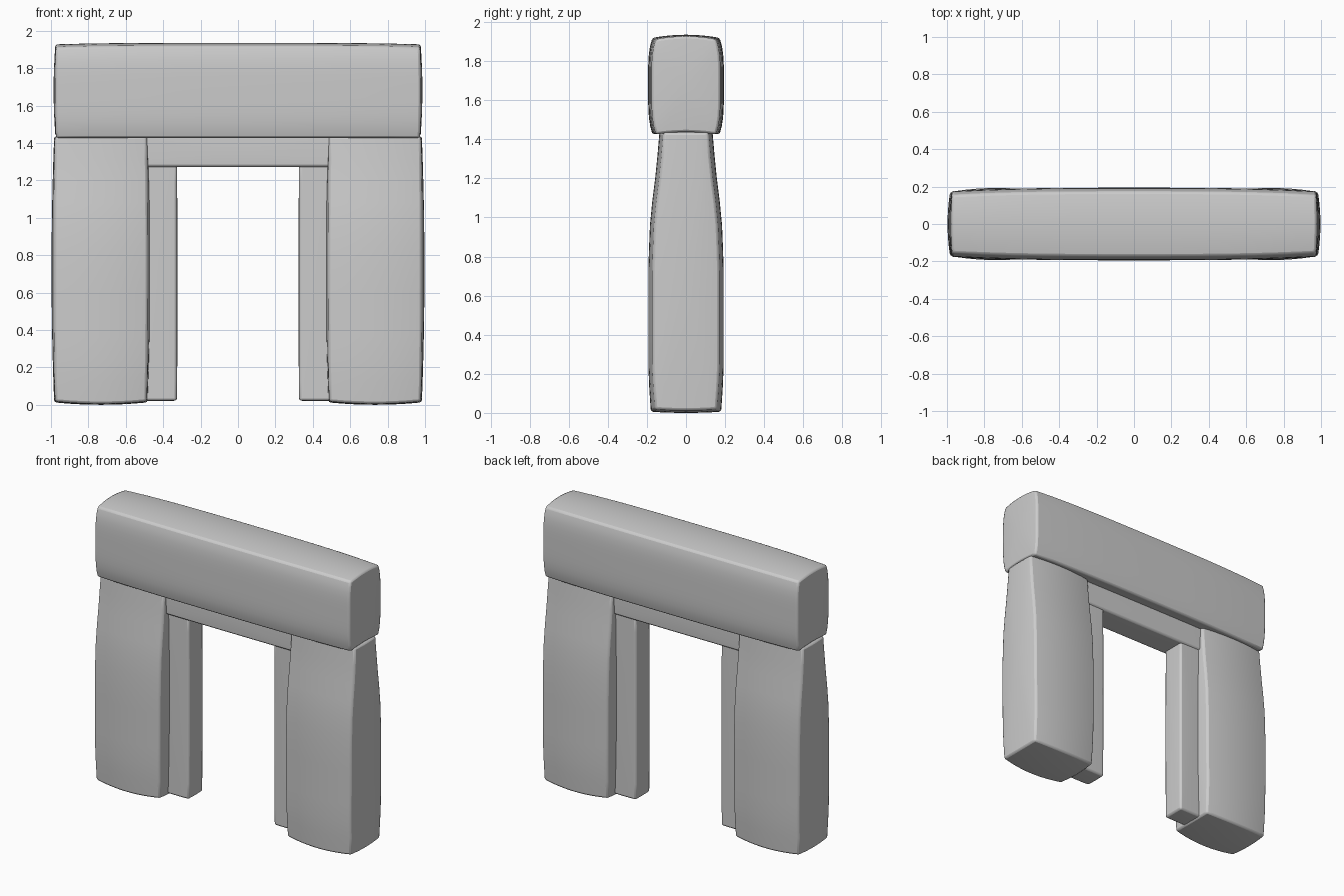
import bpy
import bmesh
from math import radians

cube = bpy.data.objects.get("Cube")
if cube:
    bpy.data.objects.remove(cube)

# Single weathered stone colour
stone = bpy.data.materials.new("grey stone")
stone.use_nodes = True
colour = (0.6, 0.6, 0.6, 1)
stone.diffuse_color = colour
stone.node_tree.nodes["Principled BSDF"].inputs["Base Color"].default_value = colour


def interpolate(profile, z):
    """Linear lookup in a list of (height, value) pairs."""
    for (z0, a), (z1, b) in zip(profile, profile[1:]):
        if z <= z1:
            return a + (b - a) * max(0, z - z0) / (z1 - z0)
    return profile[-1][1]


def stone_block(name, centre, half, bulge, shape=None, bevel=0.012):
    """Box with softly swollen faces; bulge is how far corners sink per axis."""
    bm = bmesh.new()
    bmesh.ops.create_cube(bm, size=2)
    bmesh.ops.subdivide_edges(bm, edges=bm.edges[:], cuts=11, use_grid_fill=True)
    for v in bm.verts:
        u = v.co.copy()
        p = [0, 0, 0]
        for i in range(3):
            j, k = (i + 1) % 3, (i + 2) % 3
            sink = bulge[i] * (0.7 * max(u[j] ** 2, u[k] ** 2)
                               + 0.3 * min(u[j] ** 2, u[k] ** 2))
            p[i] = u[i] * (half[i] - sink)
        v.co = p
        if shape:
            shape(v.co, u)
        for i in range(3):
            v.co[i] += centre[i]
    mesh = bpy.data.meshes.new(name)
    bm.to_mesh(mesh)
    bm.free()
    mesh.materials.append(stone)
    obj = bpy.data.objects.new(name, mesh)
    bpy.context.collection.objects.link(obj)
    mod = obj.modifiers.new("worn edges", "BEVEL")
    mod.width = bevel
    mod.segments = 2
    mod.limit_method = "ANGLE"
    mod.angle_limit = radians(45)
    bpy.ops.object.select_all(action="DESELECT")
    obj.select_set(True)
    bpy.context.view_layer.objects.active = obj
    bpy.ops.object.shade_smooth_by_angle(angle=radians(35))
    return obj


# Pillar half depth by height, necking in below the lintel
depth = [(0, 0.18), (0.2, 0.193), (0.75, 0.193), (1.0, 0.183),
         (1.25, 0.152), (1.44, 0.136)]


def pillar_shape(co, u):
    z = co.z + 0.72
    co.y = u.y * (interpolate(depth, z) - 0.022 * u.x ** 2)
    # The foot sags in the middle while the top stays level
    if u.z < 0:
        co.z = u.z * (0.72 - 0.013 * u.x ** 2 - 0.006 * u.y ** 2)
    else:
        co.z = u.z * 0.715


def lintel_shape(co, u):
    # Crowned top and slightly hollow underside
    if u.z > 0:
        co.z = u.z * (0.253 - 0.008 * u.x ** 4 - 0.016 * u.y ** 2)
    else:
        co.z = u.z * (0.245 + 0.012 * u.y ** 2)
    co.y = u.y * (0.194 - 0.018 * abs(u.x) ** 3 - 0.022 * u.z ** 4)


# Outer pillars and thin inner jambs
for side, sign in (("left", 1), ("right", -1)):
    stone_block(side + "_pillar", (sign * 0.733, 0, 0.72),
                (0.264, 0.19, 0.72), (0.02, 0, 0), pillar_shape)
    stone_block(side + "_jamb", (sign * 0.423, 0.005, 0.655),
                (0.1, 0.083, 0.635), (0.005, 0.004, 0.003))

# Inner header under the lintel
stone_block("inner_header", (0, 0, 1.355), (0.56, 0.098, 0.085),
            (0.003, 0.004, 0.002))

# Lintel across the top
stone_block("lintel", (0, 0, 1.682), (0.986, 0.19, 0.25),
            (0.014, 0, 0), lintel_shape)
